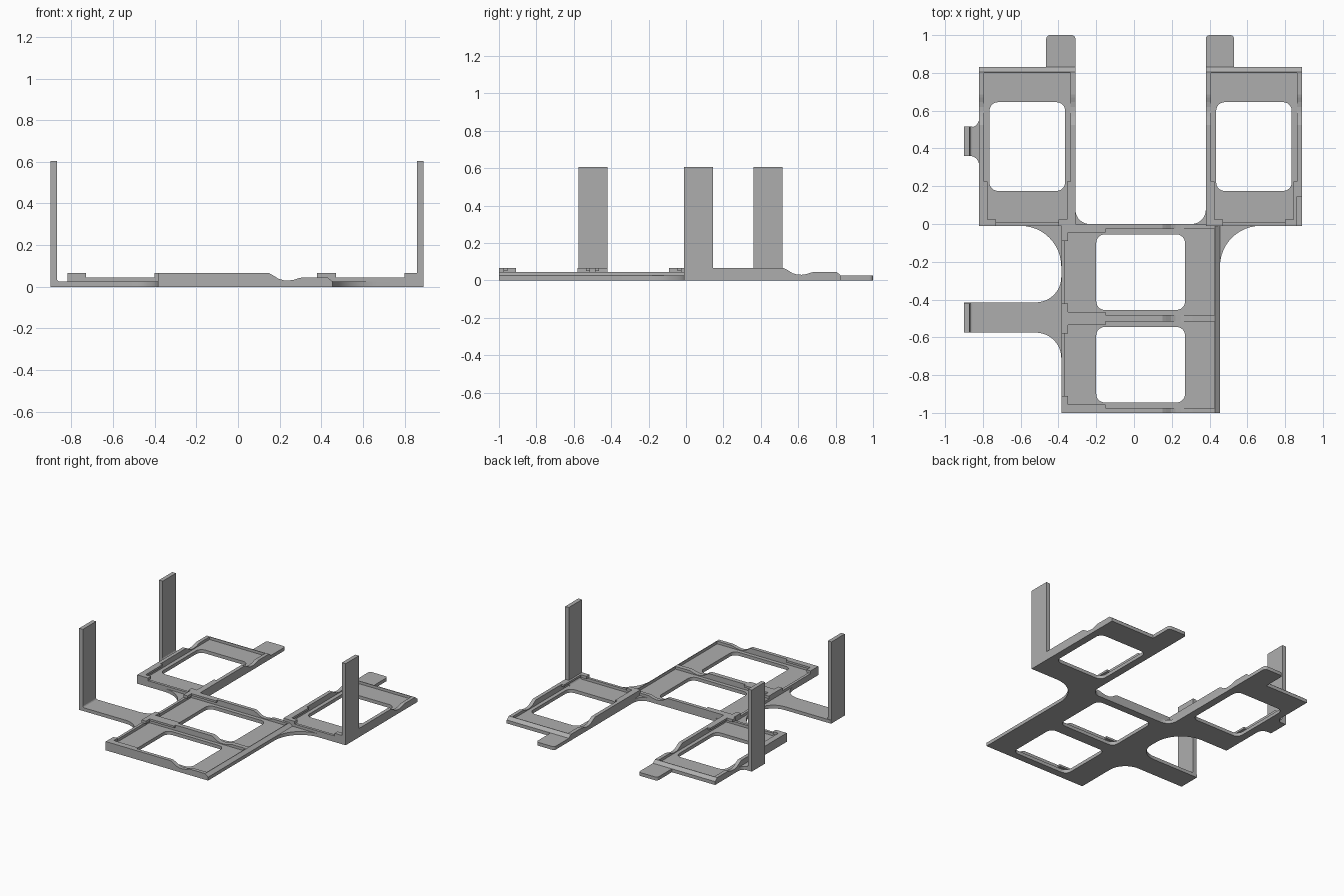
import bpy, bmesh
from math import cos, sin, radians

cube = bpy.data.objects.get("Cube")
if cube:
    bpy.data.objects.remove(cube, do_unlink=True)

grey = bpy.data.materials.new("plain grey")
grey.use_nodes = True
grey.diffuse_color = (0.42, 0.42, 0.42, 1)
grey.node_tree.nodes["Principled BSDF"].inputs["Base Color"].default_value = grey.diffuse_color

FLOOR, LOW, HIGH, POST_TOP = 0.025, 0.045, 0.065, 0.605
LENGTH, WIDTH = 0.84, 0.51


def prism(name, outline, lo, hi, place):
    """Sweep a 2D outline from lo to hi; place(a, b, depth) gives world points."""
    bm = bmesh.new()
    ends = [[bm.verts.new(place(a, b, d)) for a, b in outline] for d in (lo, hi)]
    bm.faces.new(ends[0])
    bm.faces.new(ends[1][::-1])
    n = len(outline)
    for i in range(n):
        j = (i + 1) % n
        bm.faces.new((ends[0][i], ends[1][i], ends[1][j], ends[0][j]))
    bmesh.ops.recalc_face_normals(bm, faces=bm.faces)
    mesh = bpy.data.meshes.new(name)
    bm.to_mesh(mesh)
    bm.free()
    mesh.materials.append(grey)
    obj = bpy.data.objects.new(name, mesh)
    bpy.context.collection.objects.link(obj)
    return obj


def arc(cx, cy, r, start, end, steps=12):
    angles = [radians(start + (end - start) * i / steps) for i in range(steps + 1)]
    return [(cx + r * cos(t), cy + r * sin(t)) for t in angles]


def rect(a0, a1, b0, b1):
    return [(a0, b0), (a1, b0), (a1, b1), (a0, b1)]


def rounded(a0, a1, b0, b1, r):
    return (arc(a1 - r, b1 - r, r, 0, 90, 6) + arc(a0 + r, b1 - r, r, 90, 180, 6)
            + arc(a0 + r, b0 + r, r, 180, 270, 6) + arc(a1 - r, b0 + r, r, 270, 360, 6))


def flat(a, b, d):
    return (a, b, d)


# Base plate with blended joints, arm and tabs
outline = [(-0.385, -1), (0.455, -1)]
outline += arc(0.67, -0.225, 0.215, 180, 90)
outline += [(0.89, -0.01), (0.89, 0.83), (0.53, 0.83)]
outline += arc(0.51, 0.98, 0.02, 0, 90, 4) + arc(0.40, 0.98, 0.02, 90, 180, 4)
outline += arc(0.305, 0.075, 0.075, 0, -90) + arc(-0.235, 0.075, 0.075, -90, -180)
outline += arc(-0.33, 0.98, 0.02, 0, 90, 4) + arc(-0.445, 0.98, 0.02, 90, 180, 4)
outline += [(-0.465, 0.83), (-0.82, 0.83)]
outline += arc(-0.87, 0.56, 0.05, 0, -90) + [(-0.9, 0.51), (-0.9, 0.36)]
outline += arc(-0.87, 0.31, 0.05, 90, 0) + [(-0.82, -0.01)]
outline += arc(-0.6, -0.225, 0.215, 90, 0) + arc(-0.52, -0.28, 0.135, 0, -90)
outline += [(-0.9, -0.415), (-0.9, -0.575)] + arc(-0.52, -0.71, 0.135, 90, 0)
base = prism("base_plate", outline, 0, FLOOR, flat)

# Rail side profile: high run, finger scoop, low run, sloped end
scoop = [(0.535, HIGH), (0.555, 0.054), (0.58, 0.038), (0.605, 0.031), (0.63, 0.030),
         (0.655, 0.034), (0.68, 0.042), (0.695, LOW)]
rail = [(0, FLOOR), (0, HIGH)] + scoop + [(LENGTH - 0.025, LOW), (LENGTH, FLOOR)]
wedge = [(LENGTH - 0.03, FLOOR), (LENGTH - 0.03, LOW), (LENGTH - 0.025, LOW), (LENGTH, FLOOR)]


def tray(name, to_xy):
    """Tray in local u (length) and v (width), turned by to_xy."""
    def plan(u, v, z):
        return (*to_xy(u, v), z)

    def side(u, z, v):
        return (*to_xy(u, v), z)

    cutter = prism("window_cutter", rounded(0.185, 0.655, 0.055, 0.455, 0.045), -0.1, 0.1, plan)
    mod = base.modifiers.new("window", 'BOOLEAN')
    mod.object, mod.solver = cutter, 'EXACT'
    bpy.context.view_layer.objects.active = base
    bpy.ops.object.modifier_apply(modifier=mod.name)
    bpy.data.objects.remove(cutter, do_unlink=True)

    prism(name + "_end_wall", rect(0, 0.02, 0, WIDTH), FLOOR, LOW, plan)
    prism(name + "_end_ramp", wedge, 0, WIDTH, side)
    for label, edge, sign in (("near", 0, 1), ("far", WIDTH, -1)):
        tag = f"{name}_{label}"
        prism(tag + "_rail", rail, edge, edge + sign * 0.027, side)
        prism(tag + "_rail_lip", rect(0, 0.235, edge, edge + sign * 0.045), 0.05, HIGH, plan)
        prism(tag + "_corner_lip", rect(0, 0.035, edge, edge + sign * 0.09), LOW, HIGH, plan)


tray("back_right_tray", lambda u, v: (v - 0.82, u - 0.01))
tray("back_left_tray", lambda u, v: (v + 0.38, u - 0.01))
tray("front_tray", lambda u, v: (u - 0.385, v - 1))
tray("middle_tray", lambda u, v: (u - 0.385, v - 0.51))

# Upright posts, each with a small fillet at the foot
for name, x, sign, y in (("right_back_post", -0.9, 1, 0.36),
                         ("right_front_post", -0.9, 1, -0.575),
                         ("left_post", 0.89, -1, -0.01)):
    foot = [(0.045, FLOOR)] + arc(0.045, 0.04, 0.015, 270, 180, 5)
    shape = [(0, 0), (0.045, 0)] + foot + [(0.03, POST_TOP), (0, POST_TOP)]
    prism(name, shape, y, y + 0.155, lambda a, z, d: (x + sign * a, d, z))

# Smooth the curved joints while keeping edges sharp
bpy.ops.object.select_all(action='DESELECT')
base.select_set(True)
bpy.context.view_layer.objects.active = base
bpy.ops.object.shade_smooth_by_angle(angle=radians(30))
